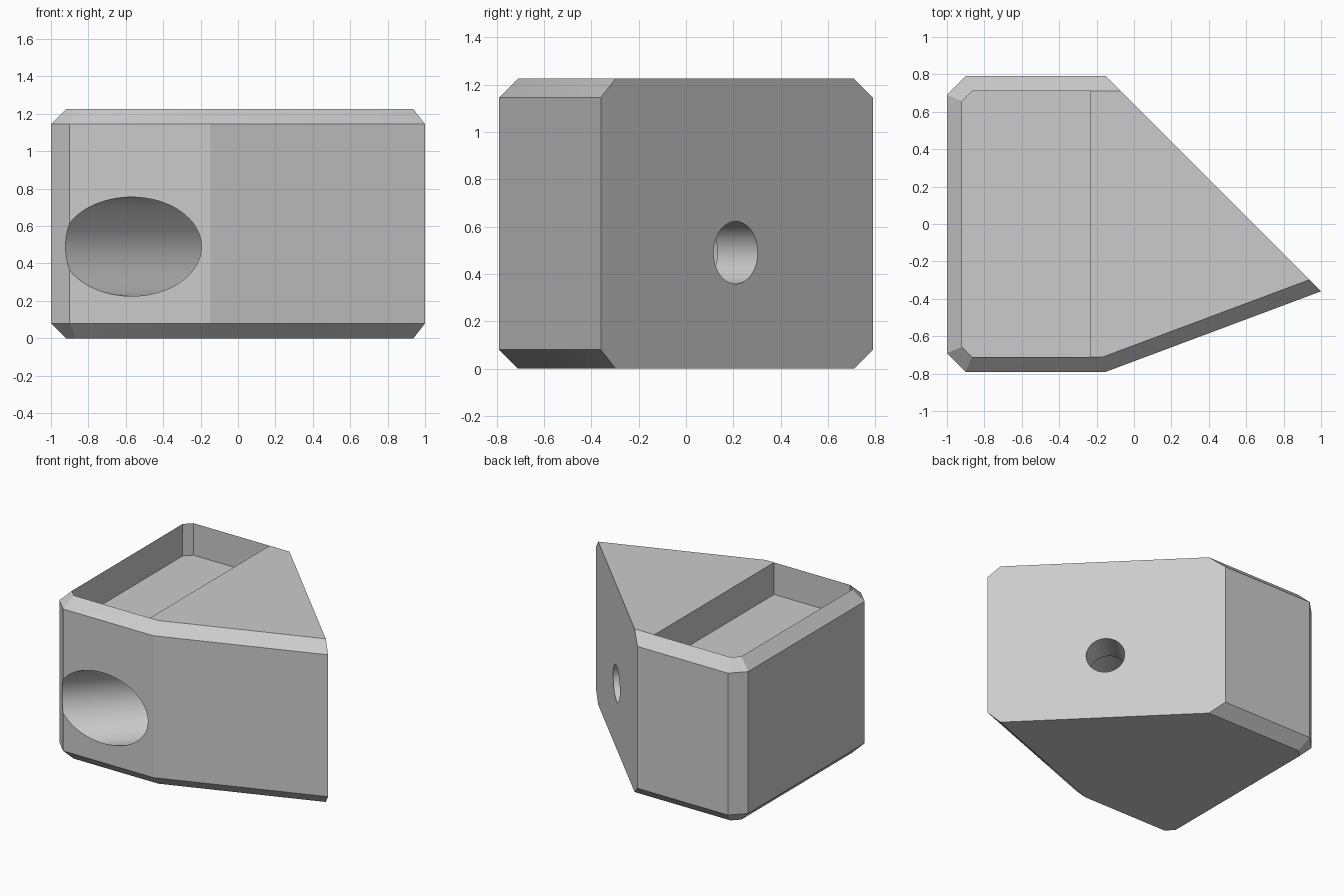
import bpy, bmesh
from math import pi
from mathutils import Vector, Matrix

if "Cube" in bpy.data.objects:
    bpy.data.objects.remove(bpy.data.objects["Cube"], do_unlink=True)

HEIGHT, CHAMFER, POCKET = 1.225, 0.08, 0.24
WALL_X = -0.235

# Single grey material
grey = bpy.data.materials.new("plain grey")
grey.use_nodes = True
colour = (0.6, 0.6, 0.6, 1)
grey.diffuse_color = colour
grey.node_tree.nodes["Principled BSDF"].inputs["Base Color"].default_value = colour

# Footprint, counter-clockwise; the sloping rear face is the only one left unchamfered
outline = [Vector(p) for p in ((-1, -0.69), (-0.9, -0.79), (-0.15, -0.79),
           (1, -0.36), (-0.15, 0.79), (-0.9, 0.79), (-1, 0.69))]
SLOPE_EDGE = 3


def inset(points):
    """Offset every side inwards by the chamfer, except the sloping rear side."""
    lines = []
    for i, p in enumerate(points):
        d = (points[(i + 1) % len(points)] - p).normalized()
        n = Vector((-d.y, d.x))
        lines.append((n, n.dot(p) + (0 if i == SLOPE_EDGE else CHAMFER)))
    result = []
    for i in range(len(lines)):
        (a, c), (b, e) = lines[i - 1], lines[i]
        det = a.x * b.y - a.y * b.x
        result.append(Vector(((c * b.y - e * a.y) / det, (a.x * e - b.x * c) / det)))
    return result


# Body: stacked outlines give the chamfered block
bm = bmesh.new()
small = inset(outline)
levels = [(small, 0), (outline, CHAMFER), (outline, HEIGHT - CHAMFER), (small, HEIGHT)]
rings = [[bm.verts.new((p.x, p.y, z)) for p in pts] for pts, z in levels]
count = len(outline)
for low, high in zip(rings, rings[1:]):
    for i in range(count):
        j = (i + 1) % count
        bm.faces.new((low[i], low[j], high[j], high[i]))
bm.faces.new(rings[0][::-1])
top = bm.faces.new(rings[-1])

# Top pocket: split the top face and sink its left part
bmesh.ops.bisect_plane(bm, geom=[top] + list(top.edges) + list(top.verts),
                       plane_co=(WALL_X, 0, 0), plane_no=(1, 0, 0))
bm.normal_update()
floor = min((f for f in bm.faces if f.normal.z > 0.99),
            key=lambda f: f.calc_center_median().x)
floor = bmesh.ops.extrude_discrete_faces(bm, faces=[floor])["faces"][0]
bmesh.ops.translate(bm, verts=floor.verts, vec=(0, 0, -POCKET))
# Merge the coplanar sides of the sloping rear face
bmesh.ops.recalc_face_normals(bm, faces=bm.faces)
slope = [f for f in bm.faces if f.normal.dot(Vector((1, 1, 0)).normalized()) > 0.999]
bmesh.ops.dissolve_faces(bm, faces=slope)
mesh = bpy.data.meshes.new("wedge_block")
bm.to_mesh(mesh)
bm.free()
body = bpy.data.objects.new("wedge_block", mesh)
bpy.context.collection.objects.link(body)
mesh.materials.append(grey)

# Stepped bore, square to the sloping rear face
axis = Vector((1, 1, 0)).normalized()
face_point = Vector((0.43, 0.21, 0.49))


def bore(name, radius, start, end):
    """Cut a cylinder between two distances along the axis from the rear face."""
    bpy.ops.mesh.primitive_cylinder_add(vertices=64, radius=radius, depth=end - start)
    cutter = bpy.context.object
    cutter.name = name
    cutter.matrix_world = (Matrix.Translation(face_point + axis * (start + end) / 2)
                           @ axis.to_track_quat("Z", "Y").to_matrix().to_4x4())
    cutter.data.materials.append(grey)
    bpy.ops.object.shade_smooth_by_angle(angle=pi / 6)
    cutter.hide_render = True
    cut = body.modifiers.new(name, "BOOLEAN")
    cut.object, cut.operation, cut.solver = cutter, "DIFFERENCE", "EXACT"
    bpy.ops.object.select_all(action="DESELECT")
    bpy.context.view_layer.objects.active = body
    body.select_set(True)
    bpy.ops.object.modifier_apply(modifier=name)
    bpy.data.objects.remove(cutter, do_unlink=True)


bore("wide_bore", 0.265, -2.5, -0.24)
bore("narrow_bore", 0.132, -0.5, 0.3)
bpy.ops.object.shade_smooth_by_angle(angle=pi / 12)
